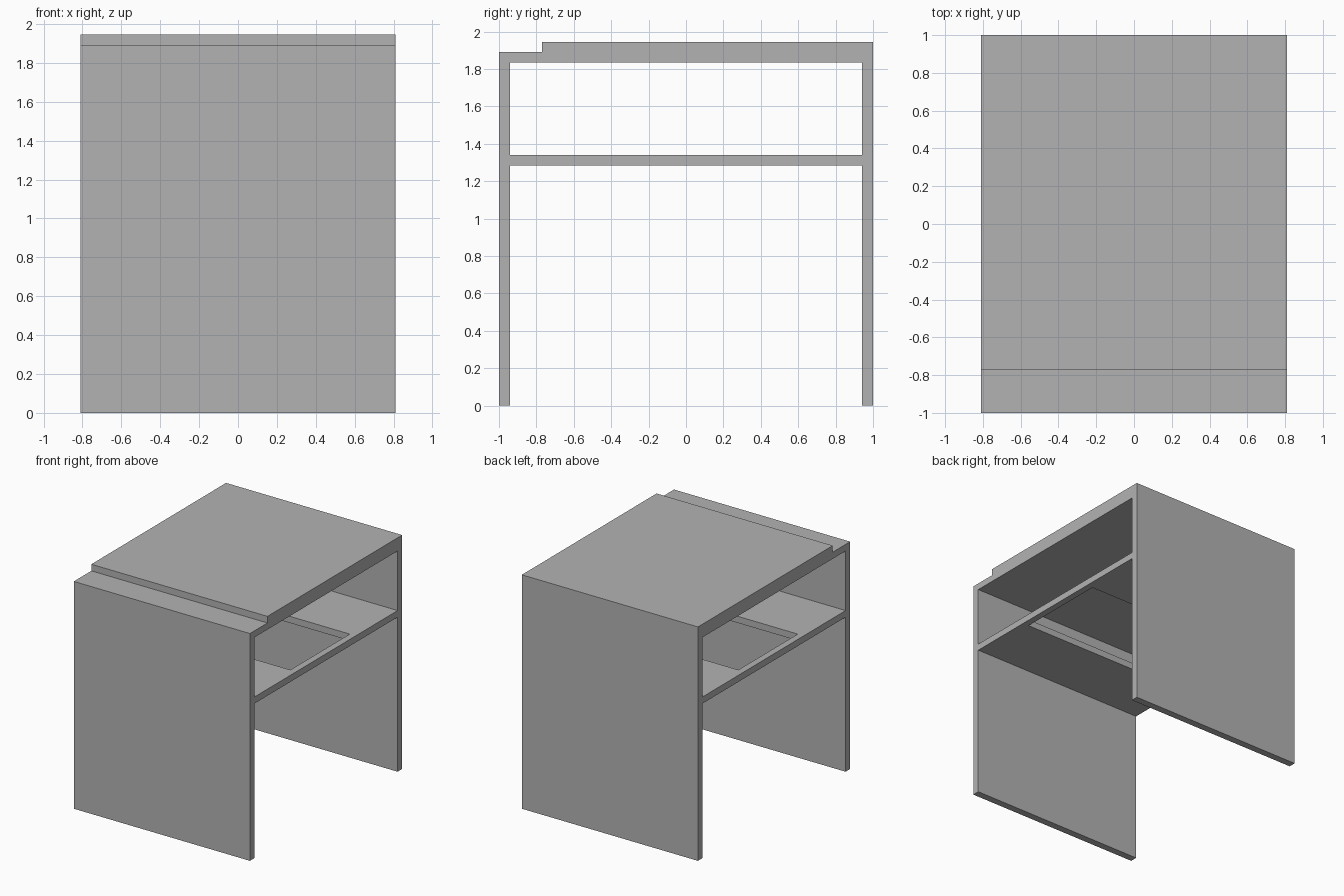
import bpy
import bmesh
from mathutils import Vector

cube = bpy.data.objects.get("Cube")
if cube:
    bpy.data.objects.remove(cube, do_unlink=True)

HALF_W = 0.81            # half width along x
HALF_D = 1.0             # half depth along y
INNER = 0.94             # inside face of the upright panels

grey = bpy.data.materials.new("plain grey")
grey.use_nodes = True
grey.diffuse_color = (0.45, 0.45, 0.45, 1)
grey.node_tree.nodes["Principled BSDF"].inputs["Base Color"].default_value = grey.diffuse_color


def extrude_faces(name, bm, offset):
    """Turn the flat faces in bm into a solid and link it as an object."""
    geom = bmesh.ops.extrude_face_region(bm, geom=bm.faces[:], use_keep_orig=True)["geom"]
    moved = [v for v in geom if isinstance(v, bmesh.types.BMVert)]
    bmesh.ops.translate(bm, verts=moved, vec=Vector(offset))
    bmesh.ops.recalc_face_normals(bm, faces=bm.faces[:])
    mesh = bpy.data.meshes.new(name)
    bm.to_mesh(mesh)
    bm.free()
    mesh.materials.append(grey)
    obj = bpy.data.objects.new(name, mesh)
    bpy.context.collection.objects.link(obj)
    return obj


# Stepped top and two upright panels, as one side profile (y, z)
profile = [(-HALF_D, 0), (-INNER, 0), (-INNER, 1.835), (INNER, 1.835),
           (INNER, 0), (HALF_D, 0), (HALF_D, 1.945), (-0.77, 1.945),
           (-0.77, 1.89), (-HALF_D, 1.89)]
bm = bmesh.new()
bm.faces.new([bm.verts.new((-HALF_W, y, z)) for y, z in profile])
extrude_faces("top_and_side_panels", bm, (2 * HALF_W, 0, 0))

# Shelf: a flat ring around a rectangular opening
corners = [(-1, -1), (1, -1), (1, 1), (-1, 1)]
bm = bmesh.new()
outer, inner = ([bm.verts.new((sx * hx, sy * hy, 1.285)) for sx, sy in corners]
                for hx, hy in ((HALF_W, INNER), (0.755, 0.39)))
for i in range(4):
    j = (i + 1) % 4
    bm.faces.new((outer[i], outer[j], inner[j], inner[i]))
extrude_faces("shelf", bm, (0, 0, 0.055))
